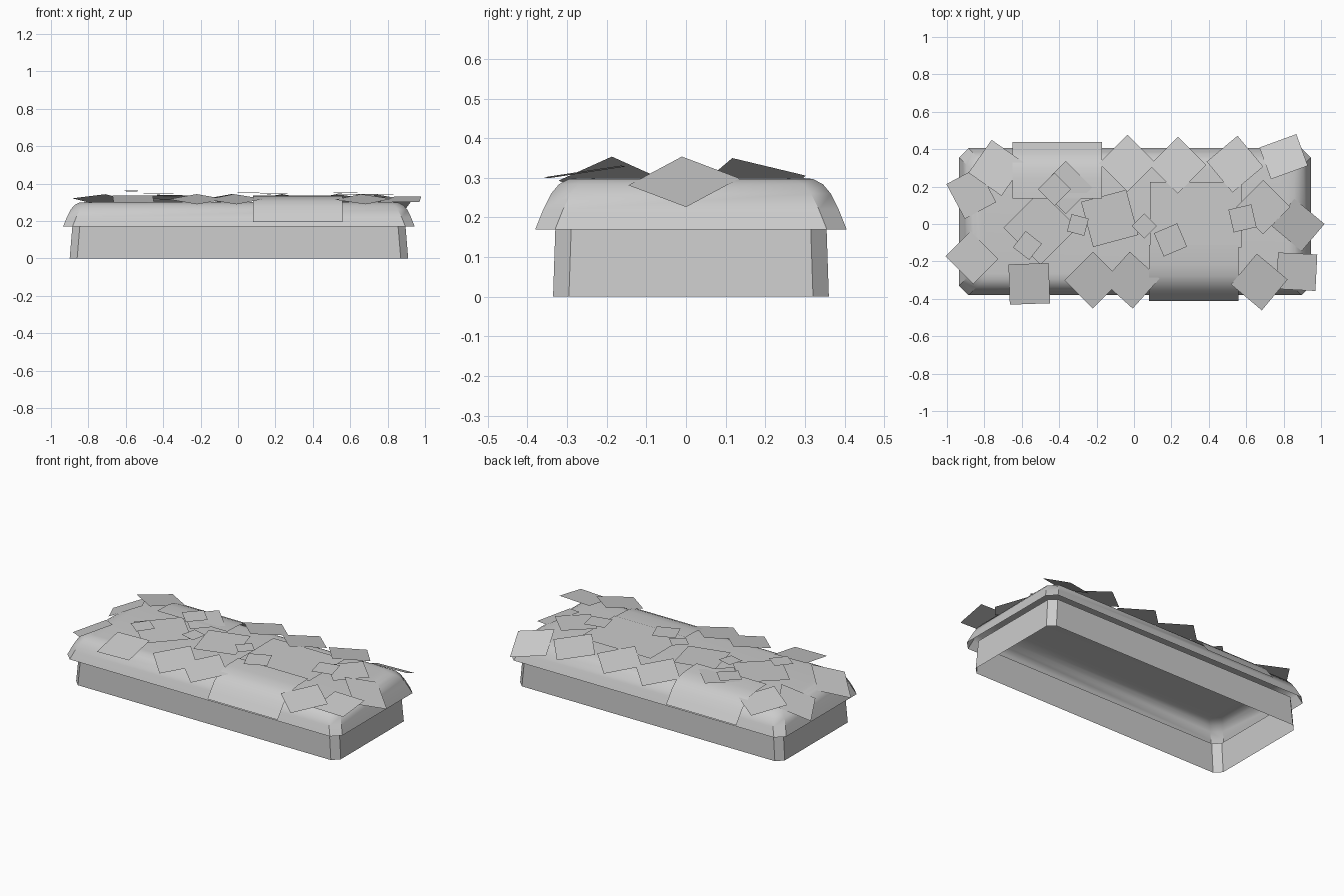
import bpy, math
from mathutils import Matrix, Vector

cube = bpy.data.objects.get("Cube")
if cube:
    bpy.data.objects.remove(cube)

grey = bpy.data.materials.new("plain_grey")
grey.use_nodes = True
grey.diffuse_color = (0.6, 0.6, 0.6, 1)
grey.node_tree.nodes["Principled BSDF"].inputs["Base Color"].default_value = (0.6, 0.6, 0.6, 1)

CENTRE = Vector((0.005, 0.0125, 0))


def build(name, verts, faces, smooth=False):
    mesh = bpy.data.meshes.new(name)
    mesh.from_pydata(verts, [], faces)
    mesh.materials.append(grey)
    obj = bpy.data.objects.new(name, mesh)
    bpy.context.collection.objects.link(obj)
    if smooth:
        bpy.ops.object.select_all(action='DESELECT')
        obj.select_set(True)
        bpy.context.view_layer.objects.active = obj
        bpy.ops.object.shade_smooth_by_angle(angle=math.radians(35))
    return obj


def ring(hx, hy, cut, z):
    """Rectangle with chamfered corners, counter-clockwise."""
    quarter = [(hx, hy - cut), (hx - cut, hy)]
    pts = quarter + [(-x, y) for x, y in reversed(quarter)]
    pts += [(-x, -y) for x, y in pts]
    return [CENTRE + Vector((x, y, z)) for x, y in pts]


def loft(name, rings, cap, smooth):
    n = len(rings[0])
    verts = [p for r in rings for p in r]
    faces = [(k * n + i, k * n + (i + 1) % n, (k + 1) * n + (i + 1) % n, (k + 1) * n + i)
             for k in range(len(rings) - 1) for i in range(n)]
    if cap:
        faces.append(tuple(range(len(verts) - n, len(verts))))
    return build(name, verts, faces, smooth)


# Open frame below, slightly tapered
loft("base_walls", [ring(0.905, 0.348, 0.04, 0), ring(0.89, 0.342, 0.04, 0.18)], False, False)

# Rounded hollow lid: (inset, height)
lid_profile = [(0, 0.17), (0.02, 0.22), (0.04, 0.26), (0.06, 0.284), (0.085, 0.297), (0.115, 0.3)]
loft("lid", [ring(0.94 - d, 0.393 - d, 0.05, z) for d, z in lid_profile], True, True)

# Curved sheets draped over the long edges: (distance from middle, height)
drape = [(0.125, 0.335), (0.23, 0.332), (0.29, 0.322), (0.33, 0.305), (0.365, 0.275), (0.395, 0.235), (0.425, 0.195)]


def draped_sheet(name, x, side):
    verts = [(x + s * side * 0.24, CENTRE.y + side * d, z) for d, z in drape for s in (1, -1)]
    faces = [(2 * i, 2 * i + 1, 2 * i + 3, 2 * i + 2) for i in range(len(drape) - 1)]
    build(name, verts, faces, True)


draped_sheet("front_draped_sheet", 0.32, -1)
draped_sheet("back_draped_sheet", -0.41, 1)


def sheet(name, x, y, z, w, d, yaw, slope=(0, 0)):
    """Flat sheet; slope is the rise along x and y."""
    turn = Matrix.Rotation(math.radians(yaw), 2)
    verts = []
    for sx, sy in ((-1, -1), (1, -1), (1, 1), (-1, 1)):
        p = turn @ Vector((sx * w / 2, sy * d / 2))
        verts.append((x + p.x, y + p.y, z + p.x * slope[0] + p.y * slope[1]))
    build(name, verts, [(0, 1, 2, 3)])


# Flat sheets on the top: x, y, height, size, yaw
top_sheets = [
    (-0.57, -0.115, 0.36, 0.11, -38), (-0.425, 0.185, 0.345, 0.125, 45),
    (-0.365, 0.195, 0.335, 0.2, 45), (-0.5, -0.02, 0.315, 0.28, 45),
    (-0.3, -0.005, 0.335, 0.095, -15), (-0.13, 0.03, 0.32, 0.25, 15),
    (0.055, -0.01, 0.353, 0.095, 45), (0.195, -0.085, 0.345, 0.135, 23),
    (0.58, 0.03, 0.35, 0.125, 13), (0.69, 0.09, 0.34, 0.205, 45)]
for i, (x, y, z, s, yaw) in enumerate(top_sheets):
    sheet(f"top_sheet_{i}", x, y, z, s, s, yaw, (0, 0.03))
sheet("wide_top_sheet", 0.33, 0.05, 0.33, 0.49, 0.35, 0)

# Sheets leaning out over the long edges: x, y, yaw
long_edge = [
    (-0.735, 0.3, 55), (-0.035, 0.325, 45), (0.235, 0.315, 45), (0.54, 0.32, 40),
    (-0.56, -0.32, 2), (-0.22, -0.3, 45), (-0.015, -0.3, 48), (0.67, -0.31, 50)]
for i, (x, y, yaw) in enumerate(long_edge):
    sheet(f"long_edge_sheet_{i}", x, y, 0.316, 0.215, 0.215, yaw, (0, math.copysign(0.18, -y)))

# Sheets leaning out over the short ends: x, y, yaw
for i, (x, y, yaw) in enumerate([(-0.87, 0.165, 28), (-0.867, -0.18, 45), (0.877, -0.005, 50)]):
    sheet(f"end_sheet_{i}", x, y, 0.29, 0.19, 0.21, yaw, (math.copysign(0.45, -x), 0))

# Loose corner sheets
sheet("back_corner_sheet", 0.8, 0.36, 0.285, 0.21, 0.18, 20, (0, -0.48))
sheet("front_corner_sheet", 0.87, -0.255, 0.315, 0.21, 0.195, -3, (0.02, 0.15))
